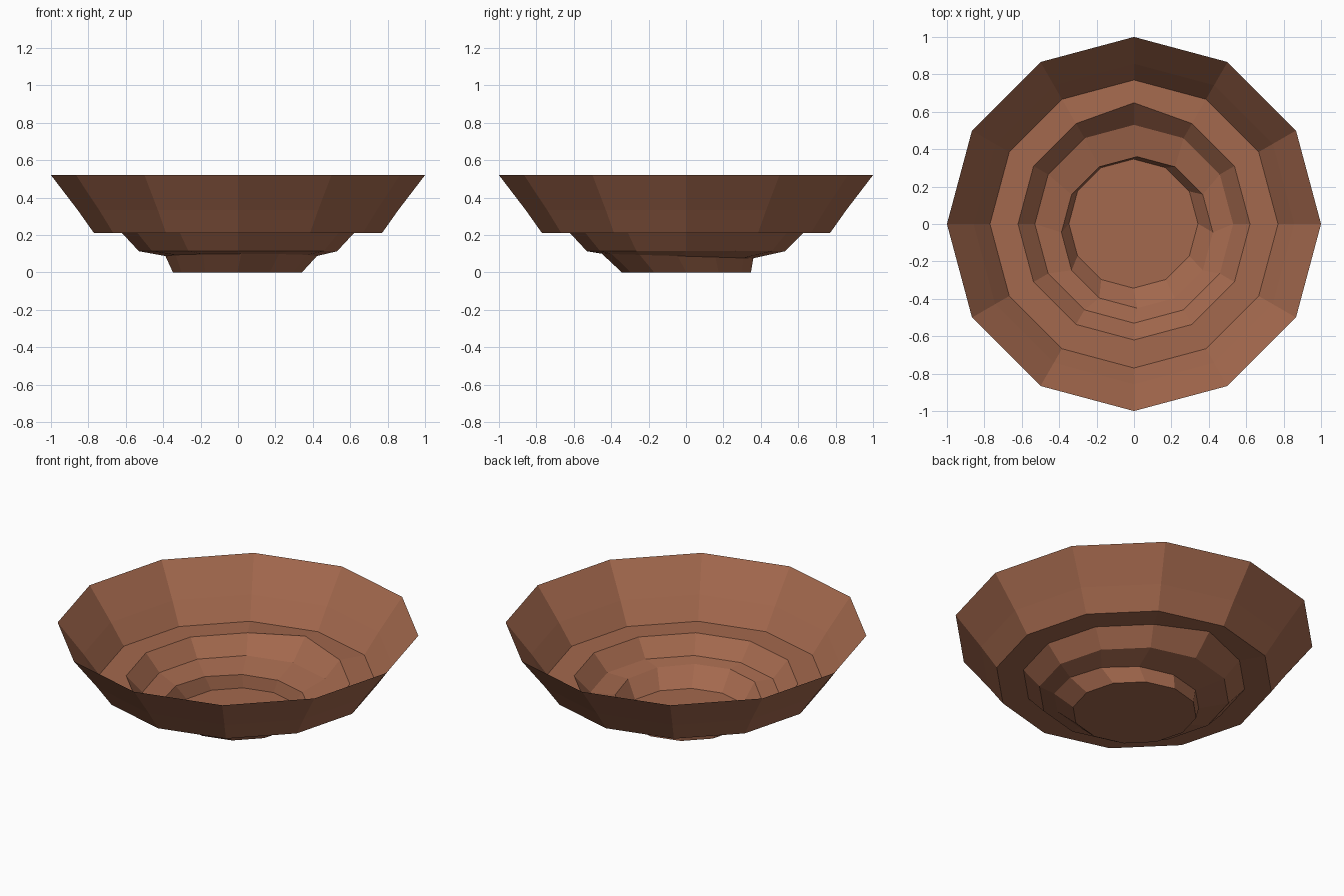
import bpy
import bmesh
from math import cos, sin, pi

SIDES = 12

default_cube = bpy.data.objects.get("Cube")
if default_cube:
    bpy.data.objects.remove(default_cube, do_unlink=True)

# One earthy brown for the whole shell
earth = bpy.data.materials.new("earth_brown")
earth.use_nodes = True
colour = (0.37, 0.14, 0.075, 1)
earth.diffuse_color = colour
bsdf = earth.node_tree.nodes["Principled BSDF"]
bsdf.inputs["Base Color"].default_value = colour
bsdf.inputs["Roughness"].default_value = 0.9


def add_ring(bm, radius, height, cx=0, cy=0, tilt=0):
    """Ring of vertices, optionally off centre and tilted along y."""
    ring = []
    for i in range(SIDES):
        a = 2 * pi * i / SIDES
        x, y = cx + radius * cos(a), cy + radius * sin(a)
        ring.append(bm.verts.new((x, y, height + tilt * y)))
    return ring


# Stepped open pit: rim, wall, terraces and floor
bm = bmesh.new()
rings = [
    add_ring(bm, 1.0, 0.52),
    add_ring(bm, 0.857, 0.333),
    add_ring(bm, 0.77, 0.21),
    add_ring(bm, 0.62, 0.21),
    add_ring(bm, 0.53, 0.113),
    add_ring(bm, 0.405, 0.086, 0.017, -0.045, -0.03),
    add_ring(bm, 0.345, 0.0, -0.003, 0.002),
]

# The back corner of the middle terrace bulges outwards
back_corner = rings[3][SIDES // 4]
back_corner.co.y += 0.028
back_corner.co.z += 0.02

# Walls and ledges between rings, then the floor
for outer, inner in zip(rings, rings[1:]):
    for i in range(SIDES):
        j = (i + 1) % SIDES
        bm.faces.new((inner[i], inner[j], outer[j], outer[i])[::-1])
bm.faces.new(rings[-1])

# Face the shell upwards and inwards
for face in bm.faces:
    face.normal_update()
    if face.normal.z < 0:
        face.normal_flip()

mesh = bpy.data.meshes.new("terraced_pit")
bm.to_mesh(mesh)
bm.free()
mesh.materials.append(earth)
pit = bpy.data.objects.new("terraced_pit", mesh)
bpy.context.collection.objects.link(pit)
